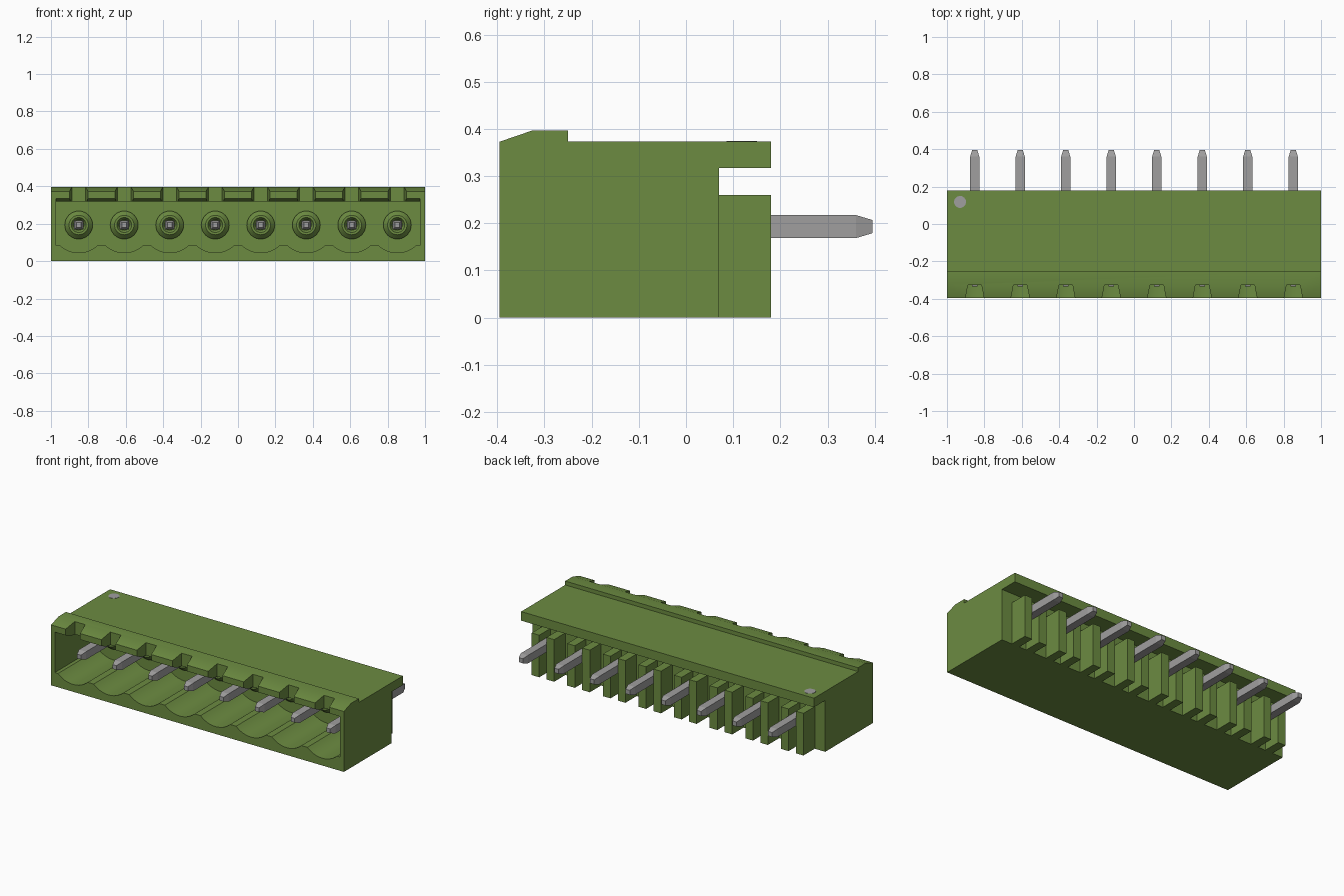
import bpy, bmesh, math

if "Cube" in bpy.data.objects:
    bpy.data.objects.remove(bpy.data.objects["Cube"], do_unlink=True)

PITCH = 0.2433
PINS = [(i - 3.5) * PITCH for i in range(8)]
PIN_Z = 0.193


def material(name, rgb, rough):
    m = bpy.data.materials.new(name)
    m.use_nodes = True
    m.diffuse_color = (*rgb, 1)
    bsdf = m.node_tree.nodes["Principled BSDF"]
    bsdf.inputs["Base Color"].default_value = (*rgb, 1)
    bsdf.inputs["Roughness"].default_value = rough
    return m


GREEN = material("housing green", (0.15, 0.26, 0.053), 0.6)
GREY = material("pin grey", (0.35, 0.345, 0.345), 0.5)


def finish(name, bm, mat):
    bmesh.ops.recalc_face_normals(bm, faces=bm.faces)
    mesh = bpy.data.meshes.new(name)
    bm.to_mesh(mesh)
    bm.free()
    mesh.materials.append(mat)
    ob = bpy.data.objects.new(name, mesh)
    bpy.context.collection.objects.link(ob)
    return ob


def loft(name, loops, mat):
    """Closed solid through matching loops of points."""
    bm = bmesh.new()
    rings = [[bm.verts.new(p) for p in loop] for loop in loops]
    n = len(rings[0])
    for a, b in zip(rings, rings[1:]):
        for i in range(n):
            j = (i + 1) % n
            bm.faces.new((a[i], a[j], b[j], b[i]))
    bm.faces.new(rings[0][::-1])
    bm.faces.new(rings[-1])
    return finish(name, bm, mat)


def prism_x(name, yz, x0, x1, mat):
    return loft(name, [[(x, y, z) for y, z in yz] for x in (x0, x1)], mat)


def prism_y(name, xz, y0, y1, mat):
    return loft(name, [[(x, y, z) for x, z in xz] for y in (y0, y1)], mat)


def prism_z(name, xy, z0, z1, mat):
    return loft(name, [[(x, y, z) for x, y in xy] for z in (z0, z1)], mat)


def cut(target, cutter):
    cutter.hide_render = True
    mod = target.modifiers.new("cut", "BOOLEAN")
    mod.operation = "DIFFERENCE"
    mod.solver = "EXACT"
    mod.object = cutter
    bpy.ops.object.select_all(action="DESELECT")
    bpy.context.view_layer.objects.active = target
    target.select_set(True)
    bpy.ops.object.modifier_apply(modifier=mod.name)
    bpy.data.objects.remove(cutter, do_unlink=True)


def smooth(ob):
    bpy.ops.object.select_all(action="DESELECT")
    bpy.context.view_layer.objects.active = ob
    ob.select_set(True)
    bpy.ops.object.shade_smooth_by_angle(angle=math.radians(30))


# Housing: side profile with raised front lip and rear overhang
housing = prism_x("housing", [
    (-0.395, 0), (0.07, 0), (0.07, 0.317), (0.18, 0.317), (0.18, 0.373),
    (-0.25, 0.373), (-0.25, 0.397), (-0.325, 0.397), (-0.395, 0.373)], -1, 1, GREEN)

# Front cavity with a scalloped floor under every pin
R, FLOOR = 0.148, 0.085
half = math.acos((PIN_Z - FLOOR) / R)
outline = [(0.975, 0.318), (-0.975, 0.318), (-0.975, FLOOR)]
for px in PINS:
    for k in range(13):
        a = -half + 2 * half * k / 12
        outline.append((px + R * math.sin(a), PIN_Z - R * math.cos(a)))
outline.append((0.975, FLOOR))
cut(housing, prism_y("cavity_cutter", outline, -0.45, 0.0, GREEN))

# Lead-in chamfer along the upper edge of the opening
cut(housing, prism_x("chamfer_cutter", [
    (-0.42, 0.30), (-0.36, 0.30), (-0.36, 0.318), (-0.395, 0.335), (-0.42, 0.347)],
    -0.974, 0.974, GREEN))

# Tapered coding notches through the lip
for px in PINS:
    cut(housing, prism_z("notch_cutter", [
        (px - 0.054, -0.42), (px + 0.054, -0.42),
        (px + 0.036, -0.325), (px - 0.036, -0.325)], 0.28, 0.45, GREEN))
smooth(housing)

# Pin, collar and pair of rear standoff fingers for each pole
for n, px in enumerate(PINS, 1):
    sections = [(-0.335, 0.013), (-0.30, 0.0245), (0.36, 0.0245), (0.395, 0.014)]
    loft(f"pin_{n}", [[(px + sx * h, y, PIN_Z + sz * h)
                       for sx, sz in ((-1, -1), (1, -1), (1, 1), (-1, 1))]
                      for y, h in sections], GREY)

    rings = [(0.005, 0.075), (-0.015, 0.075), (-0.04, 0.052), (-0.04, 0.04), (-0.02, 0.028)]
    collar = loft(f"collar_{n}", [[(px + r * math.cos(t * math.tau / 32), y,
                                    PIN_Z + r * math.sin(t * math.tau / 32))
                                   for t in range(32)] for y, r in rings], GREEN)
    smooth(collar)

    for side, label in ((-1, "right"), (1, "left")):
        a, b = px + side * 0.025, px + side * 0.077
        prism_z(f"standoff_{label}_{n}",
                [(a, 0.06), (b, 0.06), (b, 0.18), (a, 0.18)], 0, 0.26, GREEN)

# Round marker for the first pole
prism_z("pole_marker", [(-0.93 + 0.032 * math.cos(t * math.tau / 32),
                         0.118 + 0.032 * math.sin(t * math.tau / 32))
                        for t in range(32)], 0.370, 0.3745, GREY)
